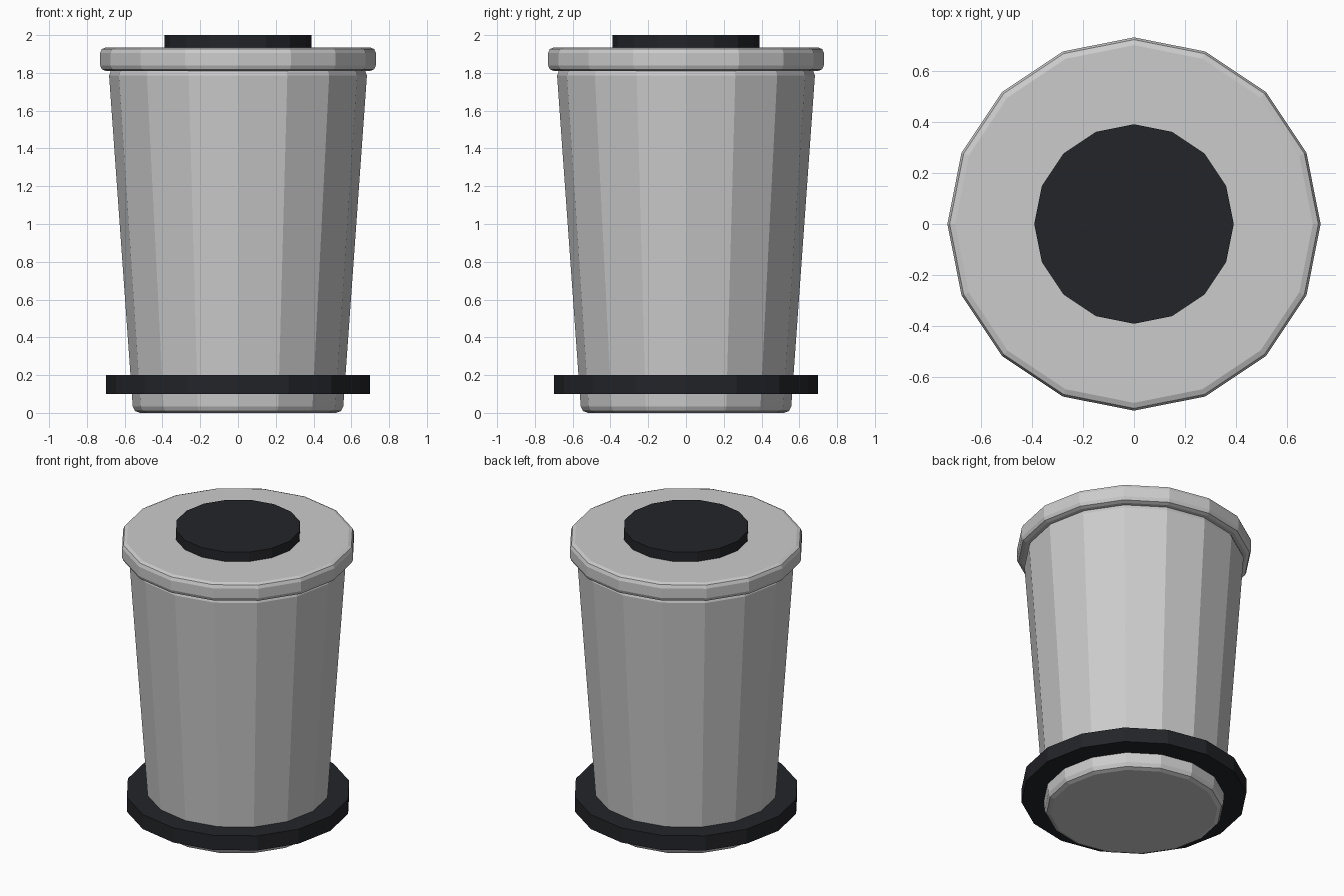
import bpy, bmesh
from mathutils import Matrix
from math import radians

if "Cube" in bpy.data.objects:
    bpy.data.objects.remove(bpy.data.objects["Cube"])

SIDES = 16

black = bpy.data.materials.new("black_rubber")
black.diffuse_color = (0.017, 0.018, 0.022, 1)
black.use_nodes = True
black.node_tree.nodes["Principled BSDF"].inputs["Base Color"].default_value = black.diffuse_color


def drum(name, r_low, r_high, z_low, z_high, bevel=0.0, mat=None):
    """Flat-sided, optionally tapered cylinder with rounded rims."""
    bm = bmesh.new()
    bmesh.ops.create_cone(
        bm, cap_ends=True, segments=SIDES, radius1=r_low, radius2=r_high,
        depth=z_high - z_low,
        matrix=Matrix.Translation((0, 0, (z_low + z_high) / 2)))
    mesh = bpy.data.meshes.new(name)
    bm.to_mesh(mesh)
    bm.free()
    obj = bpy.data.objects.new(name, mesh)
    bpy.context.collection.objects.link(obj)
    if bevel:
        mod = obj.modifiers.new("rounded_rim", 'BEVEL')
        mod.width = bevel
        mod.segments = 2
        mod.limit_method = 'ANGLE'
        mod.angle_limit = radians(40)
    if mat:
        mesh.materials.append(mat)
    return obj


# Tapered bin body
drum("body", 0.555, 0.685, 0.0, 1.82, bevel=0.035)
# Overhanging lid
drum("lid", 0.73, 0.73, 1.81, 1.935, bevel=0.03)
# Dark disc on top of the lid
drum("lid_disc", 0.39, 0.39, 1.90, 2.0, mat=black)
# Dark band around the foot
drum("base_band", 0.70, 0.70, 0.10, 0.20, mat=black)
